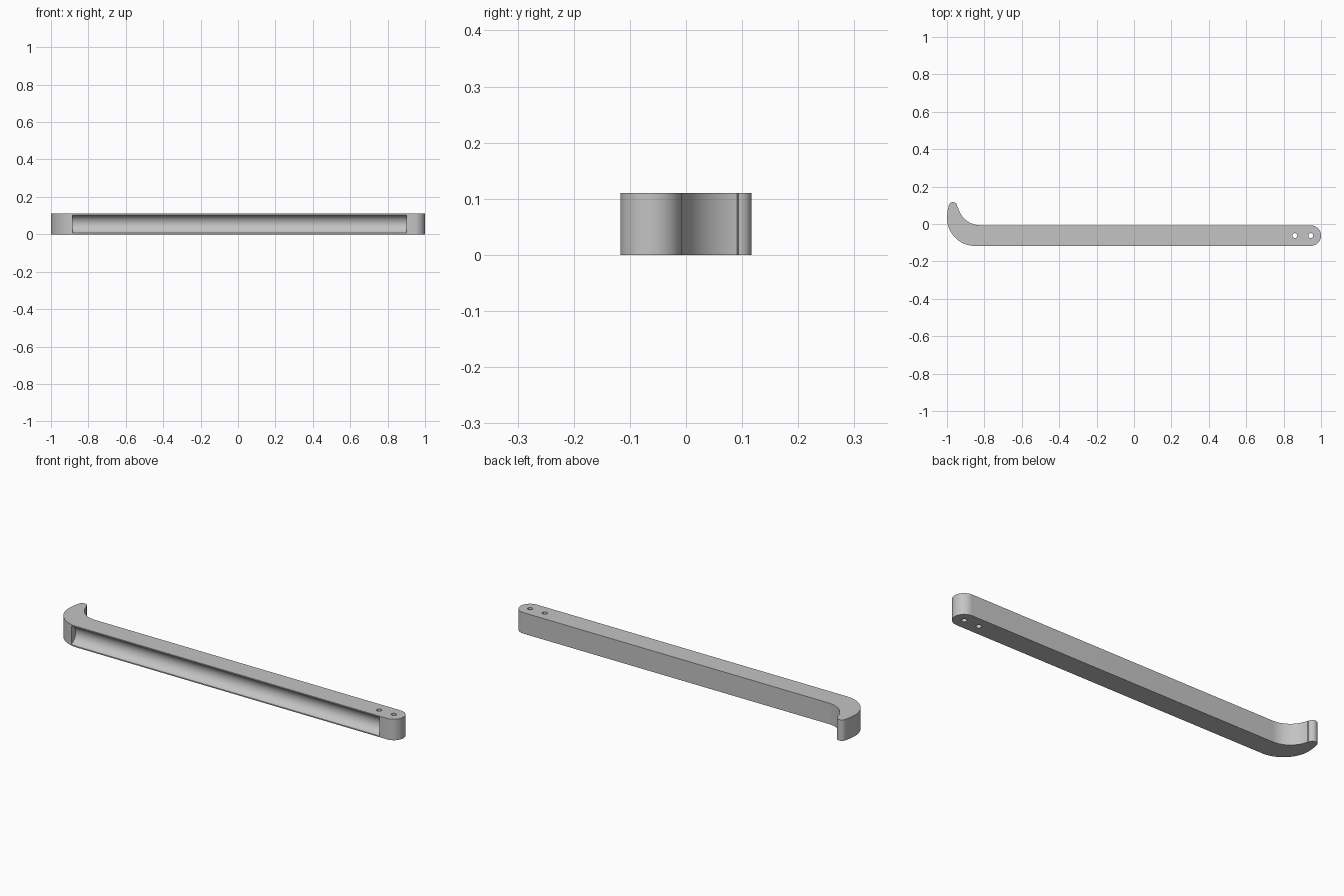
import bpy, bmesh, math
from mathutils import Matrix, Vector

cube = bpy.data.objects.get("Cube")
if cube:
    bpy.data.objects.remove(cube, do_unlink=True)

HEIGHT = 0.11
FRONT, BACK = -0.117, -0.007
MID = (FRONT + BACK) / 2

grey = bpy.data.materials.new("plain grey")
grey.use_nodes = True
grey.diffuse_color = (0.55, 0.55, 0.55, 1)
grey.node_tree.nodes["Principled BSDF"].inputs["Base Color"].default_value = (0.55, 0.55, 0.55, 1)


def arc(cx, cy, r, start, end, steps=24):
    angles = [math.radians(start + (end - start) * i / steps) for i in range(steps + 1)]
    return [(cx + r * math.cos(a), cy + r * math.sin(a)) for a in angles]


def add_object(name, bm):
    mesh = bpy.data.meshes.new(name)
    bmesh.ops.recalc_face_normals(bm, faces=bm.faces)
    bm.to_mesh(mesh)
    bm.free()
    mesh.materials.append(grey)
    obj = bpy.data.objects.new(name, mesh)
    bpy.context.collection.objects.link(obj)
    return obj


def cylinder_cutter(name, radius, length, matrix, segments):
    bm = bmesh.new()
    bmesh.ops.create_cone(bm, cap_ends=True, segments=segments, radius1=radius,
                          radius2=radius, depth=length, matrix=matrix)
    obj = add_object(name, bm)
    obj.hide_render = True
    return obj


# Bar outline: round end, inner hook curve, rounded tip, outer hook curve
outline = (arc(0.945, MID, 0.055, -90, 90)
           + arc(-0.82, 0.117, 0.124, 270, 192)
           + arc(-0.968, 0.094, 0.023, 0, 165, 16)
           + [(-0.997, 0.068)]
           + arc(-0.85, 0.033, 0.15, 180, 270))
bm = bmesh.new()
face = bm.faces.new([bm.verts.new((x, y, 0)) for x, y in outline])
top = bmesh.ops.extrude_face_region(bm, geom=[face])["geom"]
bmesh.ops.translate(bm, vec=(0, 0, HEIGHT),
                    verts=[v for v in top if isinstance(v, bmesh.types.BMVert)])
bar = add_object("hooked_bar", bm)

# Long trough in the front and two pin holes through the round end
x0, x1 = -0.885, 0.9
along_x = (Matrix.Translation(Vector(((x0 + x1) / 2, FRONT - 0.01, HEIGHT / 2)))
           @ Matrix.Rotation(math.pi / 2, 4, "Y"))
cutters = [cylinder_cutter("trough_cutter", 0.05, x1 - x0, along_x, 64)]
for x in (0.86, 0.945):
    place = Matrix.Translation(Vector((x, MID, HEIGHT / 2)))
    cutters.append(cylinder_cutter("hole_cutter", 0.013, HEIGHT * 2, place, 24))

bpy.context.view_layer.objects.active = bar
bar.select_set(True)
for cutter in cutters:
    cut = bar.modifiers.new("cut", "BOOLEAN")
    cut.operation = "DIFFERENCE"
    cut.solver = "EXACT"
    cut.object = cutter
    bpy.ops.object.modifier_apply(modifier=cut.name)
    bpy.data.objects.remove(cutter, do_unlink=True)

bpy.ops.object.select_all(action="DESELECT")
bar.select_set(True)
bpy.context.view_layer.objects.active = bar
bpy.ops.object.shade_smooth_by_angle(angle=math.radians(30))
